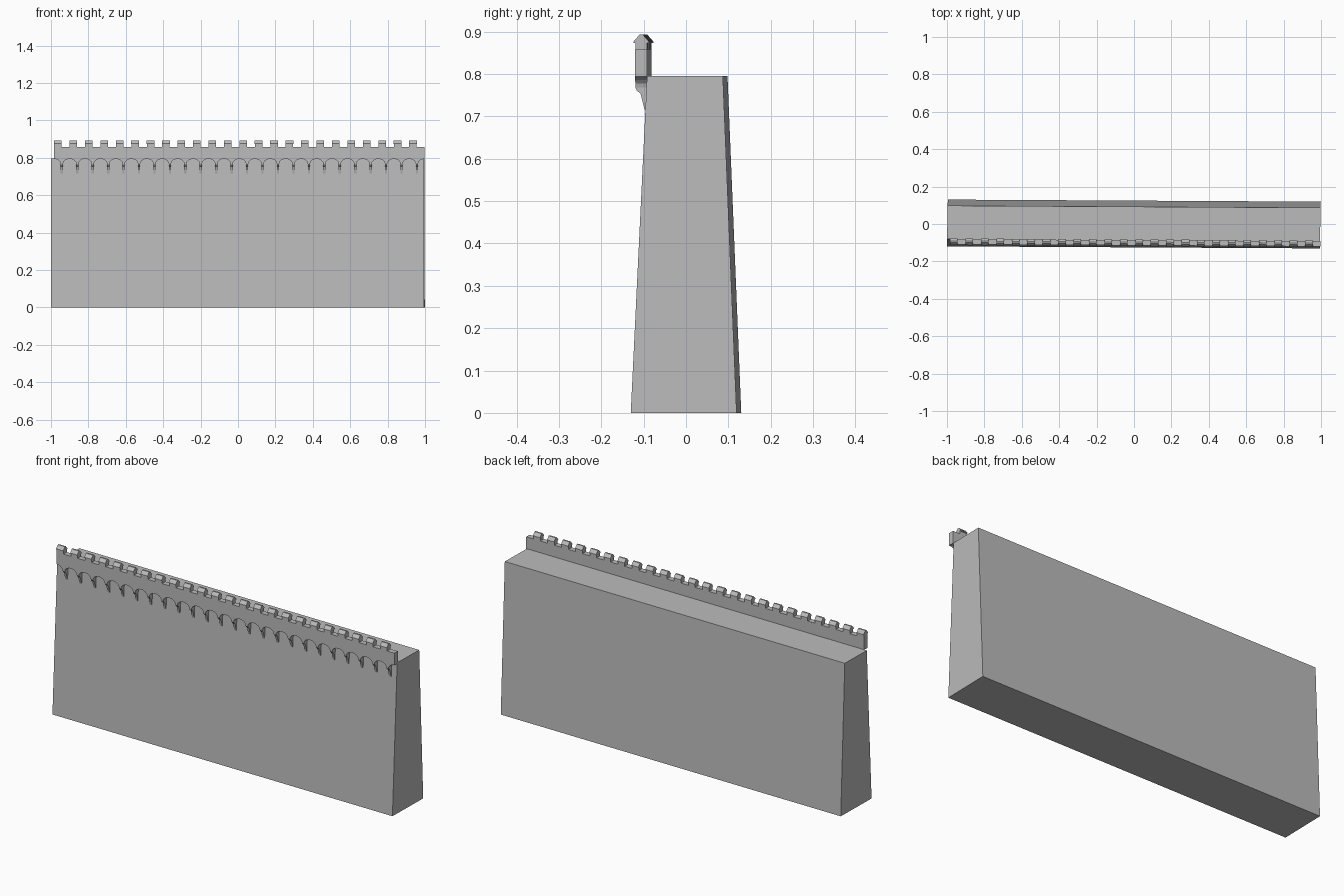
import bpy, bmesh, math

if "Cube" in bpy.data.objects:
    bpy.data.objects.remove(bpy.data.objects["Cube"])

stone = bpy.data.materials.new("grey stone")
stone.diffuse_color = (0.5, 0.5, 0.5, 1)
stone.use_nodes = True
stone.node_tree.nodes["Principled BSDF"].inputs["Base Color"].default_value = stone.diffuse_color

SKEW = 0.0055          # the whole wall turns very slightly
N = 24                 # parapet modules
X0, X1 = -0.983, 0.998
P = (X1 - X0) / N
YF, YB = -0.1145, -0.0865   # parapet front and back


def prism(bm, front, back):
    """Closed prism between two matching loops of points."""
    a = [bm.verts.new(p) for p in front]
    b = [bm.verts.new(p) for p in back]
    bm.faces.new(a)
    bm.faces.new(b[::-1])
    n = len(a)
    for i in range(n):
        j = (i + 1) % n
        bm.faces.new((a[j], a[i], b[i], b[j]))


def along_x(bm, profile, xa, xb):
    prism(bm, [(xa, y, z) for y, z in profile], [(xb, y, z) for y, z in profile])


def finish(bm, name):
    for v in bm.verts:
        v.co.y -= SKEW * v.co.x
    bmesh.ops.recalc_face_normals(bm, faces=bm.faces)
    me = bpy.data.meshes.new(name)
    bm.to_mesh(me)
    bm.free()
    me.materials.append(stone)
    ob = bpy.data.objects.new(name, me)
    bpy.context.collection.objects.link(ob)
    return ob


# battered main wall with slightly skewed ends
bm = bmesh.new()
along_x(bm, [(-0.125, 0), (0.125, 0), (0.0925, 0.796), (-0.0865, 0.796)], -0.998, 0.996)
for v in bm.verts:
    v.co.x += 0.02 * v.co.y
finish(bm, "curtain_wall")

# parapet with arched underside between the corbels
bm = bmesh.new()
half = 0.006
r = P / 2 - half
outline = [(X1, 0.858), (X0, 0.858)]
for i in range(N):
    x = X0 + P * i
    for k in range(5):                       # falling half arch
        t = math.pi / 2 * (1 - k / 4)
        outline.append((x + r * math.cos(t), 0.768 + 0.026 * math.sin(t)))
    for k in range(5):                       # rising half arch
        t = math.pi / 2 * k / 4
        if k == 4 and i < N - 1:
            continue                         # shared with the next module
        outline.append((x + P - r * math.cos(t), 0.768 + 0.026 * math.sin(t)))
prism(bm, [(x, YF, z) for x, z in outline], [(x, YB, z) for x, z in outline])
finish(bm, "arched_parapet")

# merlons, gabled caps and corbels
merlons, caps, corbels = bmesh.new(), bmesh.new(), bmesh.new()
ym = (YF + YB) / 2
cap = [(YF - 0.004, 0.873), (YB + 0.004, 0.873), (YB + 0.004, 0.877),
       (ym + 0.004, 0.893), (ym - 0.004, 0.893), (YF - 0.004, 0.877)]
corbel = [(YF, 0.785), (YF, 0.768), (-0.110, 0.760), (-0.102, 0.754),
          (-0.0985, 0.740), (-0.0925, 0.716), (-0.080, 0.716), (-0.080, 0.785)]
for i in range(N):
    x = X0 + P * i
    along_x(merlons, [(YF, 0.856), (YB, 0.856), (YB, 0.876), (YF, 0.876)], x, x + 0.040)
    along_x(caps, cap, x - 0.0005, x + 0.0405)
    c = x + P / 2
    along_x(corbels, corbel, c - half, c + half)
finish(merlons, "merlons")
finish(caps, "merlon_caps")
finish(corbels, "corbels")
